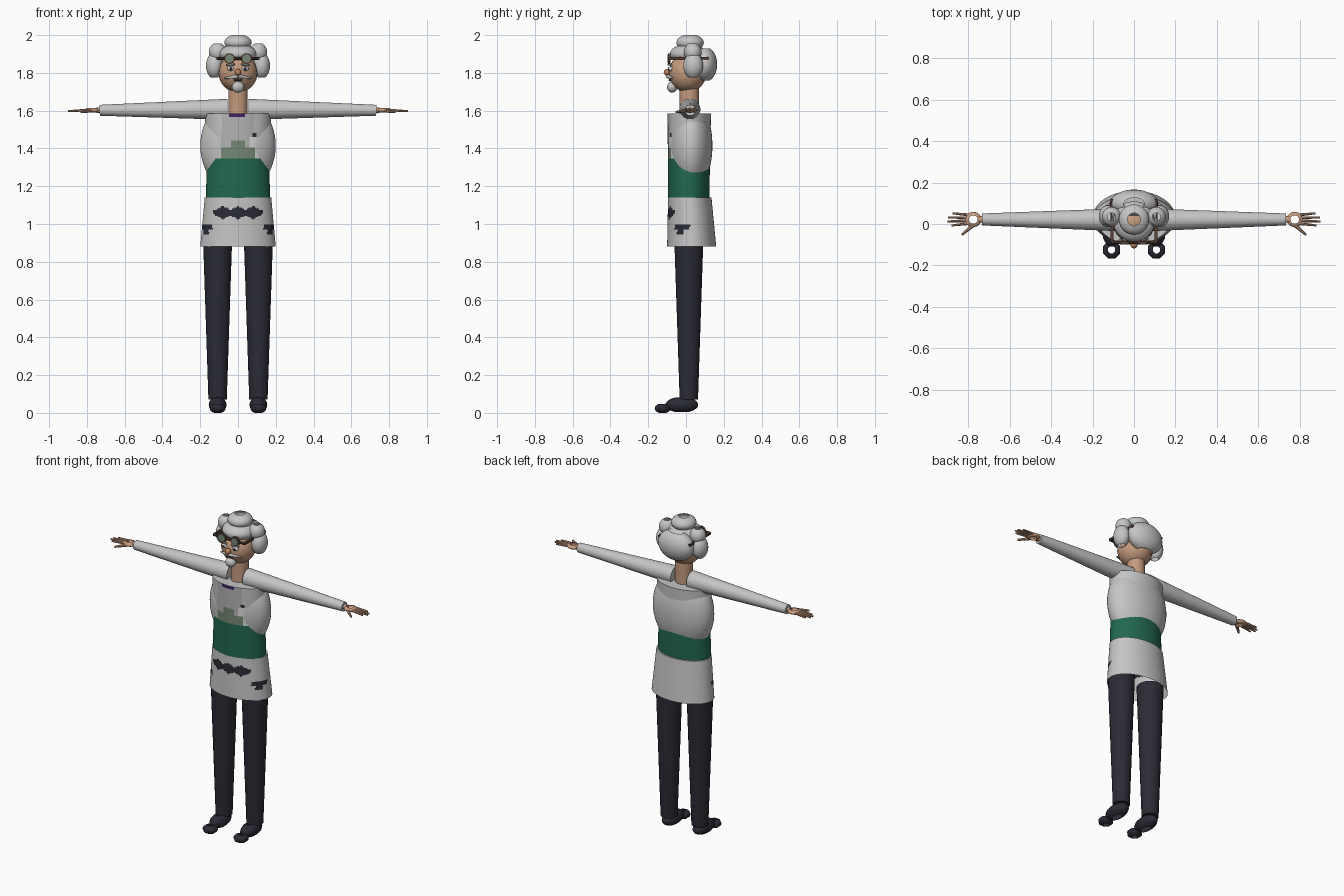
import bpy, bmesh, math
from mathutils import Vector, Matrix

old = bpy.data.objects.get("Cube")
if old:
    bpy.data.objects.remove(old, do_unlink=True)


def make_mat(name, r, g, b):
    m = bpy.data.materials.new(name)
    m.use_nodes = True
    m.diffuse_color = (r, g, b, 1)
    node = next(n for n in m.node_tree.nodes if n.type == 'BSDF_PRINCIPLED')
    node.inputs["Base Color"].default_value = (r, g, b, 1)
    node.inputs["Roughness"].default_value = 0.8
    return m


COAT = make_mat("coat_grey", .56, .56, .56)
PANEL = make_mat("panel_grey", .46, .45, .45)
GREEN = make_mat("waist_green", .016, .14, .08)
SAGE = make_mat("sage_green", .18, .25, .18)
DARK = make_mat("dark_navy", .024, .024, .036)
SKIN = make_mat("skin", .56, .33, .21)
NOSE = make_mat("nose_orange", .52, .22, .1)
PURPLE = make_mat("collar_purple", .05, .016, .13)
FRAME = make_mat("frame_brown", .09, .05, .035)
WHITE = make_mat("bright_white", .72, .72, .72)


def finish(name, bm, mats, rule=None):
    """Turn a bmesh into a smooth object, colouring faces by a rule."""
    bmesh.ops.recalc_face_normals(bm, faces=bm.faces)
    if rule:
        for f in bm.faces:
            f.material_index = mats.index(rule(f.calc_center_median()))
    me = bpy.data.meshes.new(name)
    bm.to_mesh(me)
    bm.free()
    for m in mats:
        me.materials.append(m)
    ob = bpy.data.objects.new(name, me)
    bpy.context.collection.objects.link(ob)
    bpy.ops.object.select_all(action='DESELECT')
    ob.select_set(True)
    bpy.context.view_layer.objects.active = ob
    bpy.ops.object.shade_smooth_by_angle(angle=math.radians(40))
    return ob


def lathe(name, rings, mats, segs=24, caps=(), matrix=None, rule=None):
    """Stack elliptical rings (z, rx, ry, cy) and skin them."""
    bm = bmesh.new()
    loops = []
    for z, rx, ry, cy in rings:
        loops.append([bm.verts.new((rx * math.cos(a), cy + ry * math.sin(a), z))
                      for a in (math.tau * (i + .5) / segs for i in range(segs))])
    for lo, hi in zip(loops, loops[1:]):
        for i in range(segs):
            j = (i + 1) % segs
            bm.faces.new((lo[i], lo[j], hi[j], hi[i]))
    for c in caps:
        bm.faces.new(loops[c])
    if matrix:
        bm.transform(matrix)
    return finish(name, bm, mats, rule)


def puff(name, centre, radii, mat, segs=24, open_at=65):
    """Ellipsoid with open poles."""
    rx, ry, rz = radii
    top = math.radians(open_at)
    rings = []
    for k in range(13):
        t = -top + 2 * top * k / 12
        rings.append((rz * math.sin(t) / math.sin(top), rx * math.cos(t), ry * math.cos(t), 0))
    return lathe(name, rings, [mat], segs, matrix=Matrix.Translation(centre))


def ball(name, centre, radii, mat):
    bm = bmesh.new()
    bmesh.ops.create_uvsphere(bm, u_segments=20, v_segments=14, radius=1)
    bm.transform(Matrix.Translation(centre) @ Matrix.Diagonal((*radii, 1)))
    return finish(name, bm, [mat])


def limb(name, a, b, ra, rb, mat, segs=16):
    a, b = Vector(a), Vector(b)
    d = b - a
    m = Matrix.Translation(a) @ d.to_track_quat('Z', 'Y').to_matrix().to_4x4()
    return lathe(name, [(0, ra, ra, 0), (d.length, rb, rb, 0)], [mat], segs, (0, -1), m)


def box(name, centre, size, mat):
    bm = bmesh.new()
    bmesh.ops.create_cube(bm, size=1)
    bm.transform(Matrix.Translation(centre) @ Matrix.Diagonal((*size, 1)))
    return finish(name, bm, [mat])


def blend(a, b, n):
    return [tuple(p + (q - p) * k / n for p, q in zip(a, b)) for k in range(n + 1)]


# Skirt of the coat, with dark diamonds and pocket marks
def skirt_rule(c):
    ax = abs(c.x)
    if c.y < -.03 and ax < .13:
        near = min(abs(c.x - k) for k in (-.08, 0, .08))
        if abs(c.z - 1.06) < .034 * (1 - near / .075):
            return DARK
    if ax > .135 and c.y < .02 and .97 < c.z < 1.0:
        return DARK
    if ax > .155 and -.06 < c.y < -.01 and .945 < c.z <= .97:
        return DARK
    return COAT


lathe("coat_skirt", blend((.88, .2, .13, .03), (1.14, .176, .115, .02), 40),
      [COAT, DARK], 128, (-1,), rule=skirt_rule)


# Torso with green waist, front panel and collar
def torso_rule(c):
    if c.z < 1.345:
        return GREEN
    if c.y > -.02 or c.z > 1.584:
        return COAT
    if c.z > 1.566 and -.05 < c.x < .042:
        return PURPLE
    if .08 < c.x < .1 and 1.458 < c.z < 1.478:
        return DARK
    if abs(c.x) < .088 and c.z < 1.4 or abs(c.x) < .034 and c.z < 1.44:
        return SAGE
    if .06 < c.x < .12 and c.z < 1.458:
        return WHITE
    return PANEL if abs(c.x) < .088 else COAT


torso = blend((1.13, .171, .11, .015), (1.3, .165, .111, .015), 16)
torso += blend((1.3, .165, .111, .015), (1.585, .175, .115, .0175), 30)[1:]
lathe("torso", torso, [COAT, GREEN, PANEL, SAGE, PURPLE, DARK, WHITE], 128, (-1,),
      rule=torso_rule)

# Rounded jacket bulk around the chest
jacket = []
for k in range(17):
    h = -.155 + .31 * k / 16
    s = math.sqrt(1 - (h / .25) ** 2)
    jacket.append((1.415 + h, .2 * s, .1157 * s, .0243))
lathe("jacket", jacket, [COAT], 48)

# Neck, head and hair
limb("neck", (0, .018, 1.58), (0, .018, 1.74), .052, .052, SKIN, 24)
ball("head", (0, .008, 1.8), (.103, .1, .103), SKIN)
puff("hair_cap", (0, .012, 1.9), (.1, .098, .048), COAT)
puff("hair_bun", (0, .022, 1.96), (.073, .073, .04), COAT)
puff("back_hair", (0, .098, 1.845), (.118, .068, .085), COAT)

# Face
ball("nose", (0, -.1, 1.803), (.017, .018, .018), NOSE)
ball("beard", (0, -.073, 1.725), (.033, .027, .03), COAT)
ball("mouth", (0, -.083, 1.762), (.024, .01, .006), FRAME)
limb("glasses_bridge", (-.108, -.088, 1.876), (.108, -.088, 1.876), .008, .008, FRAME, 8)

# Mirrored parts
for side, s in (("left", 1), ("right", -1)):
    puff(side + "_upper_curl", (s * .108, .035, 1.91), (.047, .047, .045), COAT)
    puff(side + "_lower_curl", (s * .125, .038, 1.838), (.045, .053, .062), COAT)

    box(side + "_temple", (s * .106, .015, 1.876), (.014, .21, .014), FRAME)
    limb(side + "_lens_rim", (s * .045, -.083, 1.876), (s * .045, -.096, 1.876),
         .028, .028, FRAME, 20)
    limb(side + "_lens", (s * .045, -.09, 1.876), (s * .045, -.099, 1.876), .022, .022, SAGE, 20)
    ball(side + "_eye", (s * .038, -.08, 1.822), (.019, .013, .013), WHITE)
    ball(side + "_pupil", (s * .038, -.09, 1.822), (.008, .006, .009), DARK)
    limb(side + "_brow", (s * .018, -.094, 1.846), (s * .062, -.078, 1.842), .006, .005, COAT, 8)
    limb(side + "_moustache", (0, -.097, 1.782), (s * .07, -.071, 1.772), .011, .004, COAT, 10)

    limb(side + "_arm", (s * .055, .02, 1.607), (s * .732, .022, 1.602), .056, .029, COAT, 24)

    # Hand
    limb(side + "_wrist", (s * .72, .022, 1.602), (s * .75, .022, 1.602), .016, .016, SKIN, 12)
    puff(side + "_palm", (s * .775, .022, 1.602), (.04, .037, .013), SKIN, 16, 57)
    for i, (name, reach) in enumerate((("index", .88), ("middle", .9), ("ring", .897),
                                       ("little", .875))):
        y = .002 + i * .014
        limb(f"{side}_{name}_finger", (s * .8, y, 1.603),
             (s * reach, y * 1.4 - .01, 1.598), .008, .005, SKIN, 8)
    limb(side + "_thumb", (s * .778, -.008, 1.6), (s * .83, -.052, 1.592), .01, .006, SKIN, 8)

    # Leg and shoe
    limb(side + "_leg", (s * .108, .015, .07), (s * .108, .015, .93), .049, .078, DARK, 24)
    puff(side + "_shoe", (s * .108, -.022, .043), (.048, .088, .038), DARK, 16)
    puff(side + "_shoe_toe", (s * .108, -.124, .024), (.045, .045, .024), DARK, 8)
